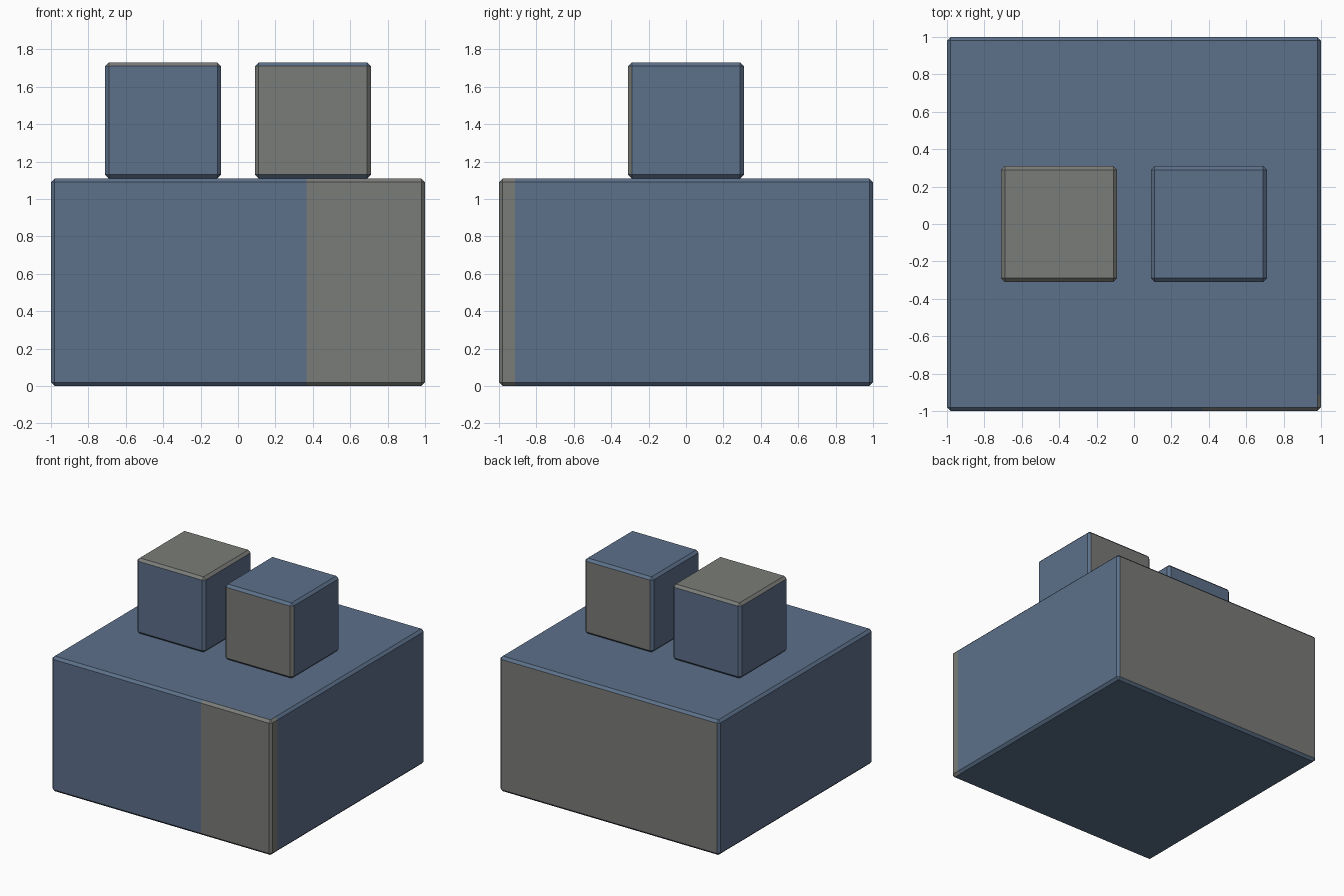
import bpy, bmesh
from mathutils import Vector

if "Cube" in bpy.data.objects:
    bpy.data.objects.remove(bpy.data.objects["Cube"])


def material(name, rgb):
    m = bpy.data.materials.new(name)
    m.diffuse_color = (*rgb, 1.0)
    m.use_nodes = True
    m.node_tree.nodes["Principled BSDF"].inputs["Base Color"].default_value = m.diffuse_color
    return m


BLUE = material("slate_blue", (0.107, 0.162, 0.254))
GREY = material("warm_grey", (0.195, 0.202, 0.188))


def block(name, centre, size, is_grey, cuts=()):
    """Chamfered box; is_grey(normal, centre) picks the grey faces."""
    bm = bmesh.new()
    bmesh.ops.create_cube(bm, size=1.0)
    for v in bm.verts:
        v.co = Vector(a * b for a, b in zip(v.co, size)) + Vector(centre)
    bmesh.ops.bevel(bm, geom=bm.edges[:], offset=0.02, segments=1,
                    profile=0.5, affect='EDGES')
    for co, no in cuts:
        bmesh.ops.bisect_plane(bm, geom=bm.verts[:] + bm.edges[:] + bm.faces[:],
                               plane_co=co, plane_no=no)
    bm.normal_update()
    for f in bm.faces:
        f.material_index = int(is_grey(f.normal, f.calc_center_median()))
    me = bpy.data.meshes.new(name)
    bm.to_mesh(me)
    bm.free()
    me.materials.append(BLUE)
    me.materials.append(GREY)
    bpy.context.collection.objects.link(bpy.data.objects.new(name, me))


# Base: grey back, and a grey panel wrapping the front right corner
block("base", (0, 0, 0.555), (2, 2, 1.11),
      lambda n, c: n.y > 0.9 or (abs(n.z) < 0.9 and c.x > 0.365 and c.y < -0.915),
      cuts=[((0.365, 0, 0), (1, 0, 0)), ((0, -0.915, 0), (0, 1, 0))])

# Left stud: grey top with its chamfers
block("left_stud", (-0.4, 0, 1.42), (0.62, 0.62, 0.62),
      lambda n, c: n.z > 0.5)

# Right stud: grey front with side chamfers, grey back
block("right_stud", (0.4, 0, 1.42), (0.62, 0.62, 0.62),
      lambda n, c: abs(n.y) > 0.9 or (n.y < -0.6 and abs(n.z) < 0.1))
